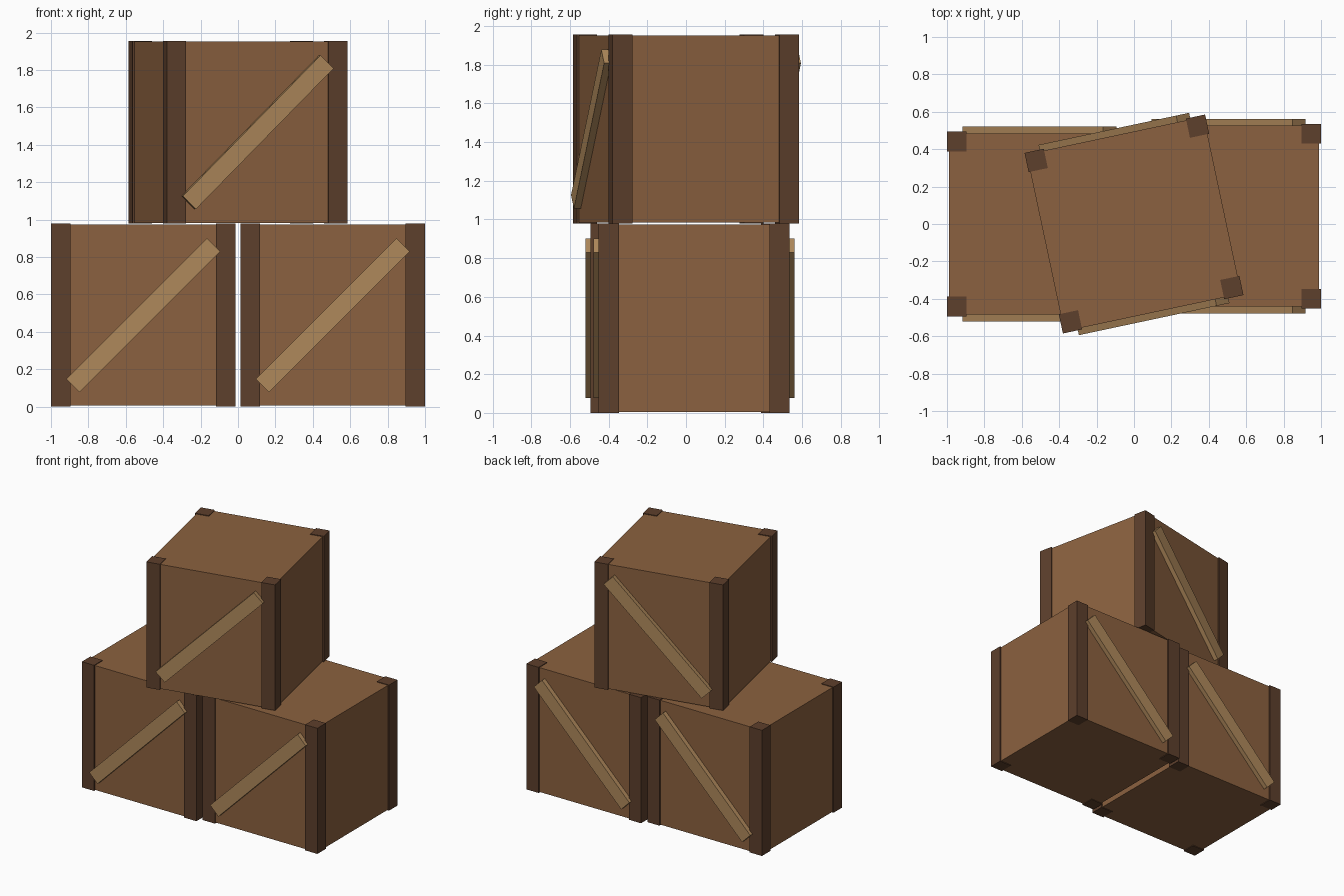
import bpy
from math import radians
from mathutils import Matrix

if "Cube" in bpy.data.objects:
    bpy.data.objects.remove(bpy.data.objects["Cube"])


def material(name, rgb):
    m = bpy.data.materials.new(name)
    m.diffuse_color = (*rgb, 1)
    m.use_nodes = True
    m.node_tree.nodes["Principled BSDF"].inputs["Base Color"].default_value = m.diffuse_color
    return m


PANEL = material("panel_wood", (0.26, 0.12, 0.05))
POST = material("dark_wood", (0.11, 0.05, 0.025))
BRACE = material("pale_wood", (0.43, 0.25, 0.105))

BODY = 0.968      # body edge length
HEIGHT = 0.978    # post height
POST_W = 0.105    # post width
POST_C = 0.441    # post centre offset
BRACE_C = 0.499   # brace centre offset


def box(name, frame, size, loc, mat, tilt=0):
    bpy.ops.mesh.primitive_cube_add(size=1)
    ob = bpy.context.object
    ob.name = name
    ob.data.transform(Matrix.Diagonal((*size, 1)))
    ob.matrix_world = frame @ Matrix.Translation(loc) @ Matrix.Rotation(tilt, 4, 'Y')
    ob.data.materials.append(mat)


def crate(name, x, y, z, turn=0):
    frame = Matrix.Translation((x, y, z + HEIGHT / 2)) @ Matrix.Rotation(radians(turn), 4, 'Z')
    box(name + "_body", frame, (BODY, BODY, BODY), (0, 0, 0), PANEL)
    # corner posts
    for sx in (-1, 1):
        for sy in (-1, 1):
            box(name + "_corner_post", frame, (POST_W, POST_W, HEIGHT),
                (sx * POST_C, sy * POST_C, 0), POST)
    # diagonal braces on front and back
    for side, sy in (("front", -1), ("back", 1)):
        box(f"{name}_{side}_brace", frame, (1.064, 0.042, 0.1),
            (0, sy * BRACE_C, 0), BRACE, radians(-45))


crate("left_crate", -0.506, 0, 0)
crate("right_crate", 0.506, 0.042, 0)
crate("top_crate", 0, 0, HEIGHT, 12)
